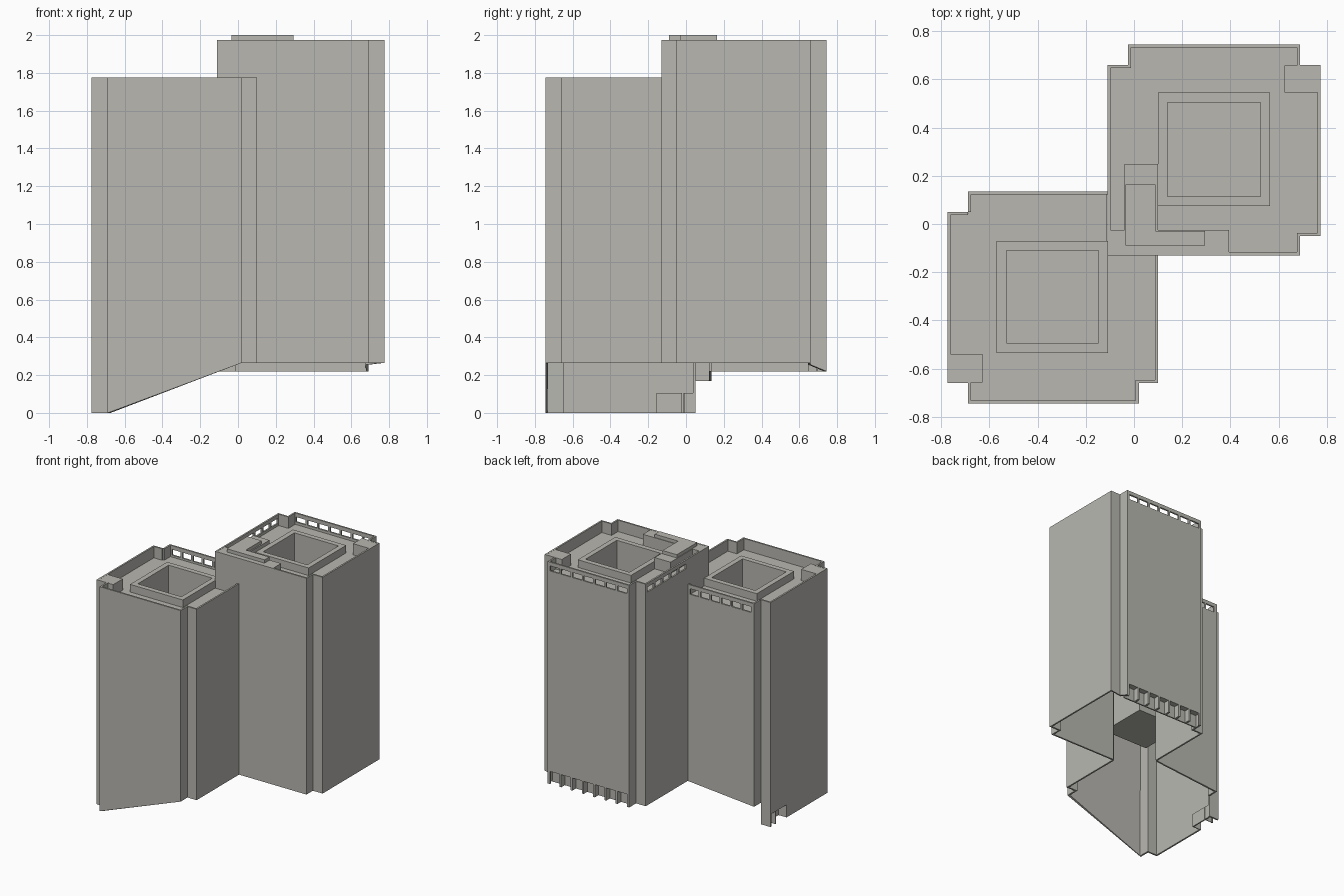
import bpy, bmesh

cube = bpy.data.objects.get("Cube")
if cube:
    bpy.data.objects.remove(cube, do_unlink=True)

stone = bpy.data.materials.new("warm_grey_stone")
stone.use_nodes = True
COLOUR = (0.48, 0.475, 0.44, 1)
stone.diffuse_color = COLOUR
stone.node_tree.nodes["Principled BSDF"].inputs["Base Color"].default_value = COLOUR


def finish(name, bm):
    mesh = bpy.data.meshes.new(name)
    bm.to_mesh(mesh)
    bm.free()
    mesh.materials.append(stone)
    obj = bpy.data.objects.new(name, mesh)
    bpy.context.collection.objects.link(obj)
    return obj


def add_prism(bm, pts, z0, z1):
    low = [bm.verts.new((x, y, z0)) for x, y in pts]
    high = [bm.verts.new((x, y, z1)) for x, y in pts]
    faces = [bm.faces.new(low[::-1]), bm.faces.new(high)]
    n = len(pts)
    for i in range(n):
        j = (i + 1) % n
        faces.append(bm.faces.new((low[i], low[j], high[j], high[i])))
    bmesh.ops.recalc_face_normals(bm, faces=faces)


def rect(x0, x1, y0, y1):
    return [(x0, y0), (x1, y0), (x1, y1), (x0, y1)]


def boxes(name, items):
    """One object from boxes given as (x0, x1, y0, y1, z0, z1)."""
    bm = bmesh.new()
    for b in items:
        add_prism(bm, rect(*b[:4]), b[4], b[5])
    return finish(name, bm)


def prism(name, pts, z0, z1):
    bm = bmesh.new()
    add_prism(bm, pts, z0, z1)
    return finish(name, bm)


def apply(obj, mod):
    bpy.context.view_layer.objects.active = obj
    bpy.ops.object.modifier_apply(modifier=mod.name)


def cut(obj, items):
    cutter = boxes("cutter", items)
    cutter.hide_render = True
    mod = obj.modifiers.new("openings", "BOOLEAN")
    mod.operation, mod.solver, mod.object = "DIFFERENCE", "EXACT", cutter
    apply(obj, mod)
    bpy.data.objects.remove(cutter, do_unlink=True)


def wall(name, path, top, thick=0.013):
    """Thin wall along (x, y, bottom) points, thickened inward."""
    bm = bmesh.new()
    low = [bm.verts.new(p) for p in path]
    high = [bm.verts.new((x, y, top)) for x, y, _ in path]
    for i in range(len(path) - 1):
        bm.faces.new((low[i], low[i + 1], high[i + 1], high[i]))
    obj = finish(name, bm)
    mod = obj.modifiers.new("thickness", "SOLIDIFY")
    mod.thickness, mod.offset, mod.use_even_offset = thick, -1, True
    apply(obj, mod)
    return obj


def slots(a, b, count, post=0.016):
    """Even openings between posts from a to b."""
    step = (b - a) / count
    return [(a + i * step + post / 2, a + (i + 1) * step - post / 2) for i in range(count)]


def roof_set(name, outline, roof_z, curb, shaft_bottom):
    """Roof slab, raised curb and the sunken light shaft."""
    x0, x1, y0, y1 = curb
    t = 0.04
    hole = (x0 + t, x1 - t, y0 + t, y1 - t)
    cx, cy = (x0 + x1) / 2, (y0 + y1) / 2
    pts = [(cx + (x - cx) * 0.99, cy + (y - cy) * 0.99) for x, y in outline]
    cut(prism(name + "_roof", pts, roof_z - 0.03, roof_z), [hole + (1, 3)])
    cut(prism(name + "_curb", rect(*curb), roof_z - 0.01, roof_z + 0.06), [hole + (1, 3)])
    e = 0.01
    outer = (hole[0] - e, hole[1] + e, hole[2] - e, hole[3] + e)
    shaft = prism(name + "_light_shaft", rect(*outer), shaft_bottom, roof_z - 0.02)
    cut(shaft, [hole + (shaft_bottom + 0.01, 3)])


LOW_TOP, HIGH_TOP = 1.775, 1.975

# Low tower walls: stepped base, raking front edge
low_path = [(-.11, .135, .22), (-.69, .135, .17), (-.69, .05, .17), (-.775, .05, 0),
            (-.775, -.66, 0), (-.69, -.66, 0), (-.69, -.745, 0), (.02, -.745, .265),
            (.02, -.66, .265), (.1, -.66, .265), (.1, -.13, .265)]
# Vertical step between the two bottom levels of the back corner
low_path[2] = (-.69, .05, .17)
low_wall = wall("low_tower_back_wall", low_path[:3], LOW_TOP)
west_front = [(-.69, .05, 0)] + low_path[3:]
low_shell = wall("low_tower_walls", west_front, LOW_TOP)
cut(low_wall, [(a, b, .1, .2, 1.70, 1.745) for a, b in slots(-.67, -.12, 6)])

# Entrance alcoves in the low tower's side wall
doors = [(-.15, -.02), (-.01, .036)]
cut(low_shell, [(-.8, -.74, a, b, -.1, .1) for a, b in doors])
boxes("entrance_alcoves",
      [(-.705, -.695, a, b, 0, .1) for a, b in doors] +
      [(-.77, -.695, a, b, .1, .106) for a, b in doors] +
      [(-.77, -.695, y - .005, y, 0, .106) for y in (-.15, -.012)])

# High tower walls, with an upper corner above the low roof
high_path = [(.1, -.13, .265), (.69, -.13, .265), (.69, -.05, .265), (.775, -.05, .265),
             (.775, .66, .265), (.69, .66, .255), (.69, .745, .22), (-.025, .745, .22),
             (-.025, .66, .22), (-.11, .66, .22), (-.11, .135, .22)]
high_shell = wall("high_tower_walls", high_path, HIGH_TOP)
wall("high_tower_upper_corner", [(-.11, .135, 1.6), (-.11, -.13, 1.6), (.1, -.13, 1.6)], HIGH_TOP)
back = slots(-.012, .677, 7)
side = slots(.15, .645, 5)
cut(high_shell,
    [(a, b, .7, .8, 1.905, 1.945) for a, b in back] +
    [(-.2, -.07, a, b, 1.905, 1.945) for a, b in side])
cut(high_shell, [(a, b, .72, .8, .1, .32) for a, b in back])

# Recessed panel and posts at the foot of the back wall
boxes("back_recess_panel", [(-.015, .68, .69, .70, .22, .335), (-.015, .68, .695, .735, .32, .335)])
boxes("back_foot_posts", [(b, c, .698, .74, .22, .325)
                          for (_, b), (c, _) in zip(back, back[1:])])

# Roofs, curbs and light shafts
low_outline = [p[:2] for p in low_path] + [(-.11, -.13)]
high_outline = [p[:2] for p in high_path] + [(-.11, -.13)]
roof_set("low_tower", low_outline, 1.685, (-.57, -.108, -.535, -.07), .77)
roof_set("high_tower", high_outline, 1.885, (.10, .565, .075, .545), .97)

# Corner blocks level with the parapets
boxes("low_roof_corner_block", [(-.774, -.63, -.659, -.54, 1.67, 1.774)])
boxes("high_roof_corner_block", [(.625, .774, .545, .659, 1.87, 1.974)])

# Raised platform and thin cap on the high roof
prism("roof_platform", [(-.109, -.129), (.395, -.129), (.395, -.025), (.1, -.025),
                        (.1, .25), (-.04, .25), (-.04, -.025), (-.109, -.025)], 1.87, 1.974)
prism("platform_cap", [(-.035, -.09), (.295, -.09), (.295, -.03), (.09, -.03),
                       (.09, .165), (-.035, .165)], 1.97, 2.0)
